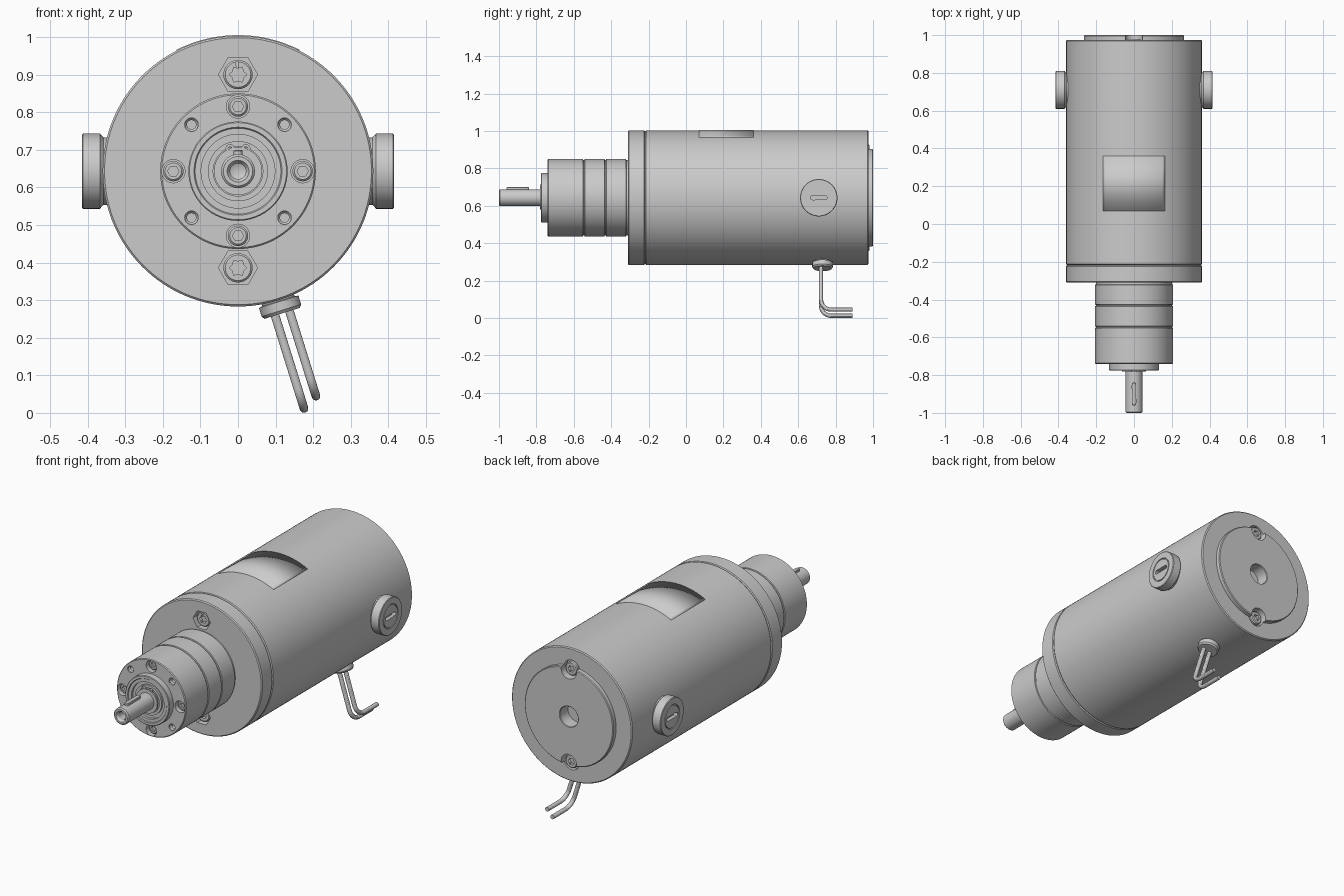
import bpy, bmesh, math
from mathutils import Vector, Matrix

if "Cube" in bpy.data.objects:
    bpy.data.objects.remove(bpy.data.objects["Cube"])

CZ = 0.643                      # height of the motor axis
AXIS = Vector((0, 0, CZ))
FRONT, BACK, UP = Vector((0, -1, 0)), Vector((0, 1, 0)), Vector((0, 0, 1))


def frame(at, d):
    """Matrix placing local z along d at point 'at'."""
    z = Vector(d).normalized()
    x = UP.cross(z).normalized() if abs(z.z) < 0.9 else Vector((0, 1, 0))
    y = z.cross(x)
    return Matrix.Translation(at) @ Matrix((x, y, z)).transposed().to_4x4()


def activate(ob):
    bpy.ops.object.select_all(action='DESELECT')
    ob.select_set(True)
    bpy.context.view_layer.objects.active = ob


def smooth(ob):
    activate(ob)
    bpy.ops.object.shade_smooth_by_angle(angle=math.radians(30))
    return ob


def add(name, bm):
    bmesh.ops.recalc_face_normals(bm, faces=bm.faces[:])
    me = bpy.data.meshes.new(name)
    bm.to_mesh(me)
    bm.free()
    ob = bpy.data.objects.new(name, me)
    bpy.context.collection.objects.link(ob)
    return smooth(ob)


def lathe(name, prof, at=AXIS, d=FRONT, seg=64, star=1.0, stretch=0.0, loop=False):
    """Spin (radius, height) points; star shrinks odd corners, stretch makes a slot shape."""
    bm = bmesh.new()
    rings = []
    for r, h in prof:
        if r == 0:
            rings.append([bm.verts.new((0, 0, h))] * seg)
            continue
        ring = []
        for i in range(seg):
            a = math.tau * i / seg
            k = r * (star if i % 2 else 1)
            x = k * math.cos(a)
            side = stretch if math.cos(a) > 0 else -stretch
            ring.append(bm.verts.new((x + side, k * math.sin(a), h)))
        rings.append(ring)
    pairs = list(zip(rings, rings[1:])) + ([(rings[-1], rings[0])] if loop else [])
    for a, b in pairs:
        for i in range(seg):
            j = (i + 1) % seg
            bm.faces.new(list(dict.fromkeys((a[i], a[j], b[j], b[i]))))
    bm.transform(frame(at, d))
    return add(name, bm)


def rod(name, r, h0, h1, at=AXIS, d=FRONT, c=0.0, **kw):
    """Plain cylinder or prism with an optional chamfer at the far end."""
    top = [(r, h1 - c), (r - c, h1)] if c else [(r, h1)]
    return lathe(name, [(0, h0), (r, h0)] + top + [(0, h1)], at, d, **kw)


def cut(ob, *cutters):
    for cutter in cutters:
        cutter.hide_render = True
        m = ob.modifiers.new("cut", 'BOOLEAN')
        m.operation, m.solver, m.object = 'DIFFERENCE', 'EXACT', cutter
        activate(ob)
        bpy.ops.object.modifier_apply(modifier=m.name)
        bpy.data.objects.remove(cutter)
    return smooth(ob)


def screw(name, at, d, r, h0, h1, socket, star=False):
    head = rod(name, r, h0, h1, at, d, c=0.005, seg=32)
    kw = dict(seg=12, star=0.72) if star else dict(seg=6)
    cut(head, rod("cutter", socket, h1 - 0.015, h1 + 0.01, at, d, **kw))


def offset(r, deg):
    a = math.radians(deg)
    return AXIS + Vector((r * math.cos(a), 0, r * math.sin(a)))


# Motor housing with raised rear disc and centre hole
housing = lathe("motor_housing", [
    (0, -0.23), (0.354, -0.23), (0.354, -0.217), (0.36, -0.213), (0.36, 0.970),
    (0.355, 0.975), (0.265, 0.975), (0.265, 0.996), (0.261, 1.0), (0.057, 1.0),
    (0.054, 0.997), (0.054, 0.93), (0, 0.93)], d=BACK, seg=128)
flange = lathe("front_flange", [
    (0, 0.22), (0.355, 0.22), (0.36, 0.224), (0.36, 0.305), (0.355, 0.31), (0, 0.31)], seg=128)

# Screw pockets above and below the axis, hexagonal in front and round behind
for s, label in ((90, "upper"), (-90, "lower")):
    p, q = offset(0.257, s), offset(0.25, s)
    cut(flange, rod("cutter", 0.052, 0.27, 0.33, p, FRONT, seg=6))
    screw(f"{label}_front_bolt", p, FRONT, 0.039, 0.265, 0.298, 0.023, star=True)
    cut(housing, rod("cutter", 0.046, 0.95, 1.05, q, BACK, seg=32))
    screw(f"{label}_rear_bolt", q, BACK, 0.036, 0.945, 0.98, 0.020, star=True)

# Gearbox with two grooves, boss and recessed bearing
gearbox = lathe("gearbox", [
    (0, 0.30), (0.201, 0.30), (0.201, 0.319), (0.207, 0.322),
    (0.207, 0.426), (0.202, 0.428), (0.202, 0.434), (0.207, 0.436),
    (0.207, 0.541), (0.202, 0.543), (0.202, 0.549), (0.207, 0.551),
    (0.207, 0.736), (0.203, 0.74), (0.132, 0.74), (0.132, 0.772), (0.129, 0.775),
    (0.117, 0.775), (0.114, 0.771), (0.098, 0.771), (0.098, 0.756), (0.080, 0.756),
    (0.080, 0.766), (0.066, 0.766), (0.066, 0.756), (0, 0.756)], seg=96)
for i in range(4):
    p = offset(0.172, 90 * i)
    cut(gearbox, rod("cutter", 0.031, 0.68, 0.78, p, seg=32))
    screw(f"gearbox_screw_{i + 1}", p, FRONT, 0.027, 0.675, 0.725, 0.015)
    cut(gearbox, lathe("cutter", [(0, 0.66), (0.012, 0.66), (0.012, 0.725), (0.018, 0.732),
                                  (0.018, 0.78), (0, 0.78)], offset(0.175, 90 * i + 45), seg=32))

# Output shaft with centre bore, key and retaining ring
lathe("output_shaft", [
    (0, 0.74), (0.052, 0.74), (0.052, 0.768), (0.045, 0.768), (0.045, 0.994), (0.039, 1.0),
    (0.029, 1.0), (0.021, 0.988), (0.021, 0.93), (0, 0.92)], seg=48)
rod("shaft_key", 0.012, 0.02, 0.056, Vector((0, -0.90, CZ)), UP, c=0.002, seg=24, stretch=0.048)
lathe("retaining_ring", [(0.043, 0.772), (0.064, 0.772), (0.064, 0.781), (0.043, 0.781)],
      seg=48, loop=True)
for s in (-1, 1):
    lathe("retaining_ring_ear", [(0.005, 0.772), (0.012, 0.772), (0.012, 0.781), (0.005, 0.781)],
          AXIS + Vector((0.021 * s, 0, 0.06)), seg=20, loop=True)

# Slotted brush caps on both sides
for s, label in ((-1, "left"), (1, "right")):
    at, d = Vector((0, 0.71, CZ)), Vector((s, 0, 0))
    cap = lathe(f"{label}_brush_cap", [
        (0, 0.32), (0.09, 0.32), (0.09, 0.358), (0.096, 0.364), (0.1, 0.367), (0.1, 0.412),
        (0.097, 0.415), (0.064, 0.415), (0.064, 0.408), (0.059, 0.408), (0.059, 0.415),
        (0, 0.415)], at, d, seg=64)
    cut(cap, rod("cutter", 0.011, 0.395, 0.43, at, d, seg=16, stretch=0.034))

# Cable grommet, pointing radially out of the underside
ang = math.radians(17.3)
out = Vector((math.sin(ang), 0, -math.cos(ang)))
side = Vector((math.cos(ang), 0, math.sin(ang)))
lathe("cable_grommet", [
    (0, 0.32), (0.045, 0.32), (0.045, 0.362), (0.055, 0.364), (0.055, 0.388), (0.049, 0.396),
    (0, 0.396)], AXIS + Vector((0, 0.73, 0)), out, seg=48)

# Two wires running outward and then bending to the rear
for n, (off, reach) in enumerate(((-0.02, 0.655), (0.02, 0.633))):
    base, bend = AXIS + side * off, 0.055
    path = [(0.37, 0.722)]
    for i in range(11):
        a = math.pi / 2 * i / 10
        path.append((reach - bend + bend * math.sin(a), 0.722 + bend - bend * math.cos(a)))
    path.append((reach, 0.89))
    cu = bpy.data.curves.new(f"wire_{n + 1}", 'CURVE')
    cu.dimensions, cu.bevel_depth, cu.bevel_resolution = '3D', 0.0115, 4
    cu.use_fill_caps = True
    sp = cu.splines.new('POLY')
    sp.points.add(len(path) - 1)
    for pt, (r, y) in zip(sp.points, path):
        pt.co = (*(base + out * r + BACK * y), 1)
    ob = bpy.data.objects.new(cu.name, cu)
    bpy.context.collection.objects.link(ob)
    activate(ob)
    bpy.ops.object.convert(target='MESH')
    smooth(bpy.context.object)

# Thin curved blank plate on top of the housing
bm = bmesh.new()
bmesh.ops.create_grid(bm, x_segments=24, y_segments=1, size=1)
for v in bm.verts:
    a = math.radians(27) * v.co.x
    v.co = (0.362 * math.sin(a), 0.215 + 0.145 * v.co.y, CZ + 0.362 * math.cos(a))
plate = add("rating_plate", bm)
m = plate.modifiers.new("thickness", 'SOLIDIFY')
m.thickness, m.offset = 0.005, -1
